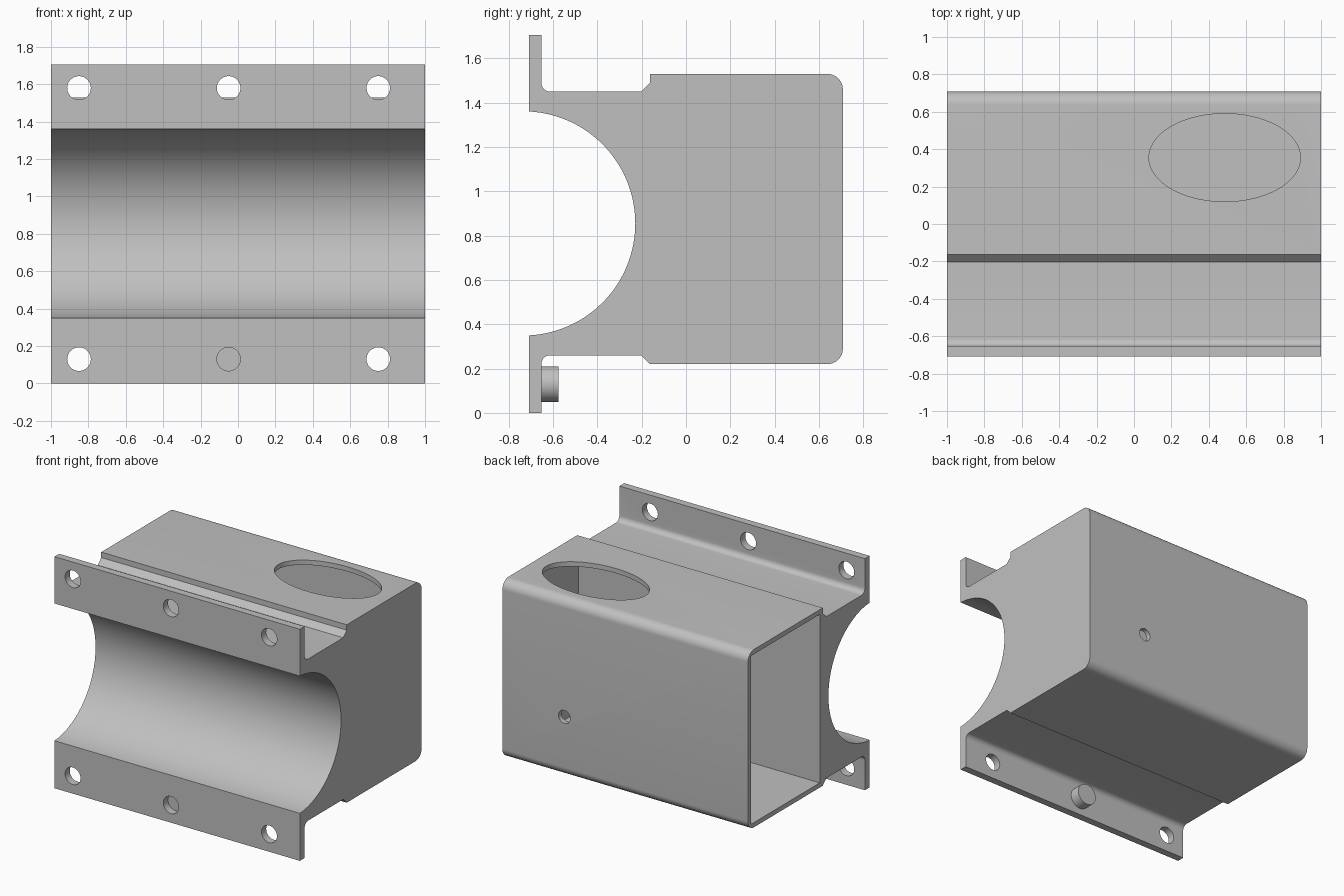
import bpy, bmesh, math
from mathutils import Matrix, Vector

if "Cube" in bpy.data.objects:
    bpy.data.objects.remove(bpy.data.objects["Cube"], do_unlink=True)

GREY = (0.53, 0.53, 0.53, 1)
metal = bpy.data.materials.new("plain_grey")
metal.use_nodes = True
metal.diffuse_color = GREY
metal.node_tree.nodes["Principled BSDF"].inputs["Base Color"].default_value = GREY


def make(name, bm):
    bmesh.ops.recalc_face_normals(bm, faces=bm.faces)
    mesh = bpy.data.meshes.new(name)
    bm.to_mesh(mesh)
    bm.free()
    mesh.materials.append(metal)
    obj = bpy.data.objects.new(name, mesh)
    bpy.context.collection.objects.link(obj)
    return obj


def cylinder(name, centre, radii, depth, axis, segments=48):
    """Elliptic cylinder along y or z."""
    bm = bmesh.new()
    bmesh.ops.create_cone(bm, cap_ends=True, segments=segments, radius1=1, radius2=1, depth=depth)
    bm.transform(Matrix.Diagonal((radii[0], radii[1], 1, 1)))
    if axis == "y":
        bm.transform(Matrix.Rotation(math.pi / 2, 4, "X"))
    bm.transform(Matrix.Translation(centre))
    return make(name, bm)


def box(name, low, high):
    low, high = Vector(low), Vector(high)
    bm = bmesh.new()
    bmesh.ops.create_cube(bm, size=1)
    bm.transform(Matrix.Translation((low + high) / 2) @ Matrix.Diagonal((*(high - low), 1)))
    return make(name, bm)


def arc(cy, cz, r, start, end, steps):
    angles = [math.radians(start + (end - start) * i / steps) for i in range(steps + 1)]
    return [(cy + r * math.cos(a), cz + r * math.sin(a)) for a in angles]


def select(obj):
    bpy.ops.object.select_all(action="DESELECT")
    obj.select_set(True)
    bpy.context.view_layer.objects.active = obj


def cut(obj, cutter):
    mod = obj.modifiers.new("cut", "BOOLEAN")
    mod.operation = "DIFFERENCE"
    mod.solver = "EXACT"
    mod.object = cutter
    select(obj)
    bpy.ops.object.modifier_apply(modifier=mod.name)
    bpy.data.objects.remove(cutter, do_unlink=True)


# Side profile: flanges, stepped shelves, rounded back and round saddle
FRONT, FLANGE, STEP, BACK = -0.708, -0.653, -0.163, 0.708
TOP, BLOCK_TOP, BLOCK_LOW, MID = 1.705, 1.53, 0.22, 0.855
SHELF_TOP, SHELF_LOW = 1.45, 0.26
R, F = 0.07, 0.04
profile = [(FRONT, 0), (FLANGE, 0)]
profile += arc(FLANGE + F, SHELF_LOW - F, F, 180, 90, 8)
profile += [(STEP - F, SHELF_LOW), (STEP, BLOCK_LOW)]
profile += arc(BACK - R, BLOCK_LOW + R, R, -90, 0, 10)
profile += arc(BACK - R, BLOCK_TOP - R, R, 0, 90, 10)
profile += [(STEP, BLOCK_TOP), (STEP, SHELF_TOP + F), (STEP - F, SHELF_TOP)]
profile += arc(FLANGE + F, SHELF_TOP + F, F, 270, 180, 8)
profile += [(FLANGE, TOP), (FRONT, TOP)]
saddle_r, saddle_y = 0.506, -0.735
half = math.degrees(math.acos((FRONT - saddle_y) / saddle_r))
profile += arc(saddle_y, MID, saddle_r, half, -half, 64)

bm = bmesh.new()
face = bm.faces.new([bm.verts.new((-1, y, z)) for y, z in profile])
swept = bmesh.ops.extrude_face_region(bm, geom=[face])["geom"]
bmesh.ops.translate(bm, vec=(2, 0, 0), verts=[g for g in swept if isinstance(g, bmesh.types.BMVert)])
housing = make("housing", bm)

# Cavity open at one end
WALL = 0.035
cut(housing, box("cavity_cutter", (-1.2, STEP + WALL, BLOCK_LOW + WALL),
                 (1 - WALL, BACK - WALL, BLOCK_TOP - WALL)))

# Oval opening in the roof and small hole in the back
cut(housing, cylinder("oval_cutter", (0.485, 0.355, BLOCK_TOP), (0.405, 0.235), 0.3, "z", 80))
cut(housing, cylinder("back_hole_cutter", (0.495, BACK, 0.66), (0.048, 0.048), 0.2, "y", 32))

# Flange bolt holes
for z in (0.13, 1.58):
    for x in (-0.85, -0.05, 0.75):
        cut(housing, cylinder("bolt_cutter", (x, -0.7, z), (0.063, 0.063), 0.2, "y"))

# Plug behind the lower middle hole
plug = cylinder("plug", (-0.05, FLANGE + 0.039, 0.13), (0.08, 0.08), 0.078, "y")

for obj in (housing, plug):
    select(obj)
    bpy.ops.object.shade_smooth_by_angle(angle=math.radians(30))
